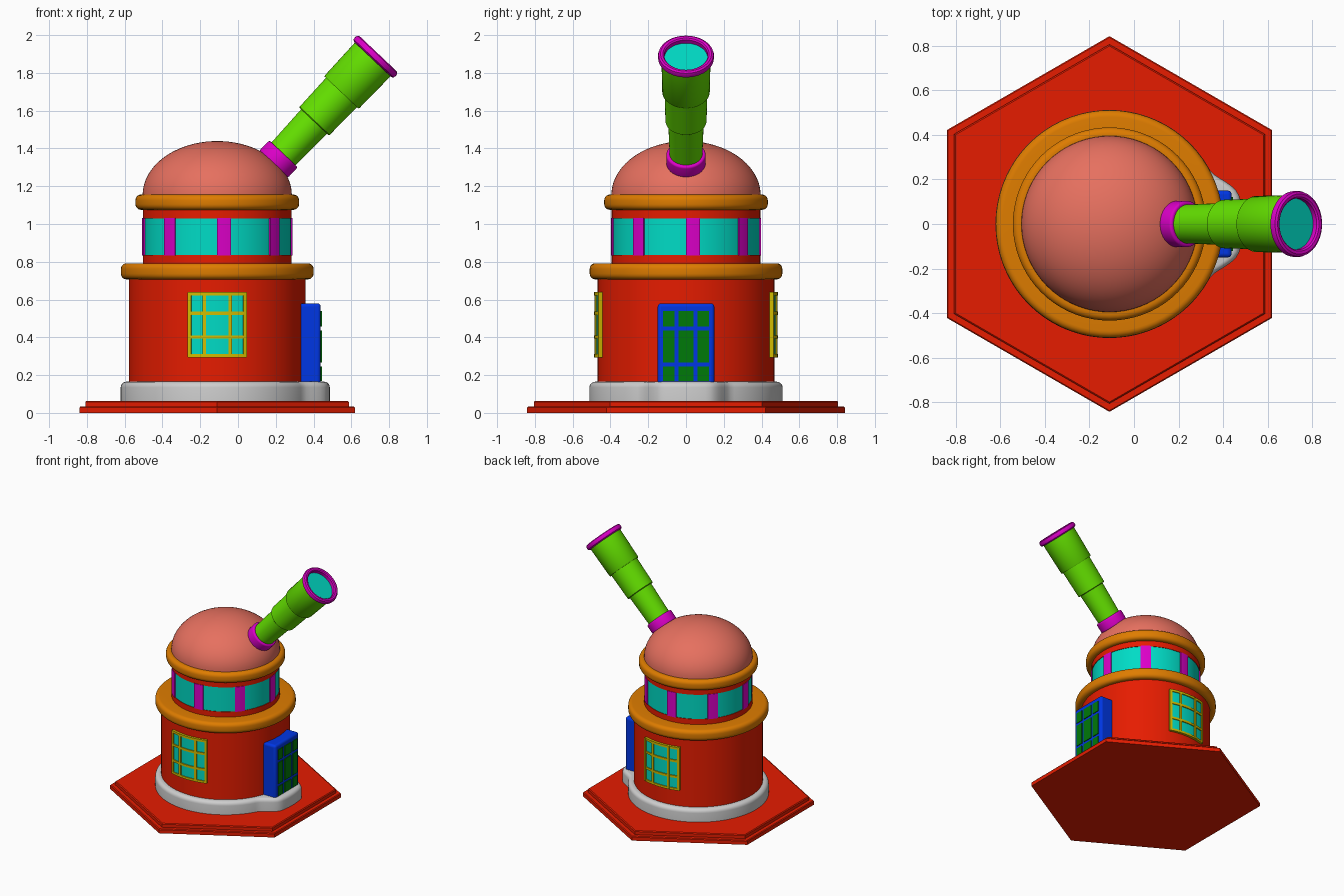
import bpy, bmesh, math
from mathutils import Matrix

if "Cube" in bpy.data.objects:
    bpy.data.objects.remove(bpy.data.objects["Cube"])

CX = -0.11  # tower axis


def material(name, r, g, b):
    m = bpy.data.materials.new(name)
    m.diffuse_color = [((c / 255 + 0.055) / 1.055) ** 2.4 if c else 0 for c in (r, g, b)] + [1]
    m.use_nodes = True
    m.node_tree.nodes["Principled BSDF"].inputs["Base Color"].default_value = m.diffuse_color
    return m


RED = material("red", 230, 28, 0)
DOME = material("salmon", 230, 112, 95)
ORANGE = material("orange", 222, 124, 0)
TEAL = material("teal", 0, 220, 198)
MAGENTA = material("magenta", 220, 0, 200)
GREEN = material("lime green", 100, 225, 0)
YELLOW = material("yellow", 210, 188, 0)
BLUE = material("blue", 0, 54, 228)
DARK = material("dark green", 0, 122, 8)
WHITE = material("light grey", 206, 206, 206)


def finish(bm, name, mat, matrix=None, bevel=0):
    bmesh.ops.remove_doubles(bm, verts=bm.verts, dist=1e-5)
    bmesh.ops.recalc_face_normals(bm, faces=bm.faces)
    me = bpy.data.meshes.new(name)
    bm.to_mesh(me)
    bm.free()
    me.materials.append(mat)
    for p in me.polygons:
        p.use_smooth = True
    me.set_sharp_from_angle(angle=math.radians(35))
    ob = bpy.data.objects.new(name, me)
    bpy.context.collection.objects.link(ob)
    ob.matrix_world = matrix or Matrix.Translation((CX, 0, 0))
    if bevel:
        b = ob.modifiers.new("round", "BEVEL")
        b.width, b.segments, b.limit_method = bevel, 4, "ANGLE"
    return ob


def lathe(name, profile, mat, segs=72, matrix=None, bulge=lambda a: 0):
    """Revolve (radius, height) points around z; bulge adds to the outer radius by angle."""
    bm = bmesh.new()
    rings = []
    for i in range(segs):
        a = math.pi / 2 + 2 * math.pi * i / segs
        rings.append([bm.verts.new(((r + bulge(a) * (r > 0.47)) * math.cos(a),
                                    (r + bulge(a) * (r > 0.47)) * math.sin(a), z)) for r, z in profile])
    for i in range(segs):
        p, q = rings[i], rings[(i + 1) % segs]
        for k in range(len(profile) - 1):
            bm.faces.new((p[k], q[k], q[k + 1], p[k + 1]))
    return finish(bm, name, mat, matrix)


def rounded(r, z0, z1, c, inner0=0, inner1=0, bottom=True):
    """Ring profile with rounded outer corners, open on the hidden inner side."""
    arc = [math.pi / 2 * i / 5 for i in range(6)]
    low = [(r - c + c * math.sin(a), z0 + c - c * math.cos(a)) for a in arc] if bottom else [(r, z0)]
    high = [(r - c + c * math.cos(a), z1 - c + c * math.sin(a)) for a in arc]
    return ([(inner0, z0)] if bottom else []) + low + high + [(inner1, z1)]


def arc_plate(bm, r0, r1, a0, a1, z0, z1, n=10):
    """Box bent around the tower axis."""
    loops = []
    for i in range(n + 1):
        a = a0 + (a1 - a0) * i / n
        loops.append([bm.verts.new((r * math.cos(a), r * math.sin(a), z))
                      for r, z in ((r0, z0), (r1, z0), (r1, z1), (r0, z1))])
    for p, q in zip(loops, loops[1:]):
        for k in range(4):
            bm.faces.new((p[k], p[(k + 1) % 4], q[(k + 1) % 4], q[k]))
    bm.faces.new(loops[0])
    bm.faces.new(loops[-1])


def box(bm, x0, x1, y0, y1, z0, z1):
    m = Matrix.Translation(((x0 + x1) / 2, (y0 + y1) / 2, (z0 + z1) / 2)) \
        @ Matrix.Diagonal((x1 - x0, y1 - y0, z1 - z0, 1))
    bmesh.ops.create_cube(bm, size=1, matrix=m)


# Hexagonal ground slab in two tiers
lathe("slab", [(0, 0), (0.842, 0), (0.842, 0.028), (0.836, 0.034), (0.805, 0.034),
               (0.805, 0.058), (0.798, 0.064), (0, 0.064)], RED, 6)


# Foundation, swelling into a porch under the door
def porch(a):
    off = abs(math.atan2(math.sin(a), math.cos(a)))
    t = min(max((0.5 - off) / 0.3, 0), 1)
    return 0.085 * t * t * (3 - 2 * t)


lathe("foundation", rounded(0.511, 0.06, 0.165, 0.03, 0, 0.46, False), WHITE, 144, bulge=porch)

# Tower body, cornices and dome
lathe("lower_wall", [(0.468, 0.16), (0.468, 0.712)], RED)
lathe("lower_cornice", rounded(0.51, 0.707, 0.792, 0.03, 0.465, 0.385), ORANGE)
lathe("upper_wall", [(0.394, 0.787), (0.394, 0.835), (0.385, 0.835),
                     (0.385, 1.03), (0.394, 1.03), (0.394, 1.08)], RED)
lathe("upper_cornice", rounded(0.433, 1.075, 1.156, 0.03, 0.39, 0.39), ORANGE)
arc = [math.pi / 2 * i / 20 for i in range(21)]
lathe("dome", [(0.395 * math.cos(a), 1.153 + 0.286 * math.sin(a)) for a in arc], DOME)

# Window band with eight pillars
lathe("window_band", [(0.384, 0.834), (0.39, 0.834), (0.39, 1.031), (0.384, 1.031)], TEAL)
bm = bmesh.new()
for k in range(8):
    a = math.radians(5.3 + 45 * k)
    arc_plate(bm, 0.385, 0.398, a - 0.094, a + 0.094, 0.833, 1.032, 4)
finish(bm, "band_pillars", MAGENTA)

# Curved lattice windows, front and back
for name, mid in (("front", -math.pi / 2), ("back", math.pi / 2)):
    bm = bmesh.new()
    arc_plate(bm, 0.465, 0.48, mid - 0.315, mid + 0.315, 0.305, 0.63)
    finish(bm, name + "_window_glass", TEAL)
    bm = bmesh.new()
    for a in (-0.309, -0.142, 0.142, 0.309):
        arc_plate(bm, 0.465, 0.488, mid + a - 0.019, mid + a + 0.019, 0.296, 0.638, 2)
    for z in (0.303, 0.402, 0.528, 0.631):
        arc_plate(bm, 0.465, 0.487, mid - 0.325, mid + 0.325, z - 0.009, z + 0.009)
    finish(bm, name + "_window_bars", YELLOW)

# Door: rounded block with nine green panes
bm = bmesh.new()
box(bm, 0.31, 0.438, -0.15, 0.15, 0.14, 0.58)
finish(bm, "door", BLUE, Matrix(), 0.018)
bm = bmesh.new()
for y0, y1 in ((-0.121, -0.062), (-0.041, 0.041), (0.062, 0.121)):
    for z0, z1 in ((0.17, 0.246), (0.267, 0.437), (0.458, 0.54)):
        box(bm, 0.436, 0.444, y0, y1, z0, z1)
finish(bm, "door_panes", DARK, Matrix())

# Telescope, tilted toward +x
tilt = Matrix.Translation((0.241, 0, 1.372)) @ Matrix.Rotation(math.radians(43.4), 4, "Y")
lathe("telescope_collar", rounded(0.104, -0.078, 0, 0.012, 0.085, 0.085), MAGENTA, 48, tilt)
lathe("telescope_tube", [(0.087, -0.01), (0.094, 0.235), (0.104, 0.235), (0.109, 0.24),
                         (0.113, 0.446), (0.122, 0.446), (0.126, 0.452), (0.13, 0.69)],
      GREEN, 48, tilt)
lathe("telescope_rim", [(0.115, 0.685), (0.138, 0.688), (0.147, 0.695), (0.149, 0.71), (0.145, 0.723),
                        (0.135, 0.729), (0.122, 0.727), (0.115, 0.72), (0.115, 0.685)], MAGENTA, 48, tilt)
lathe("telescope_lens", [(0, 0.696), (0.117, 0.696)], TEAL, 48, tilt)
